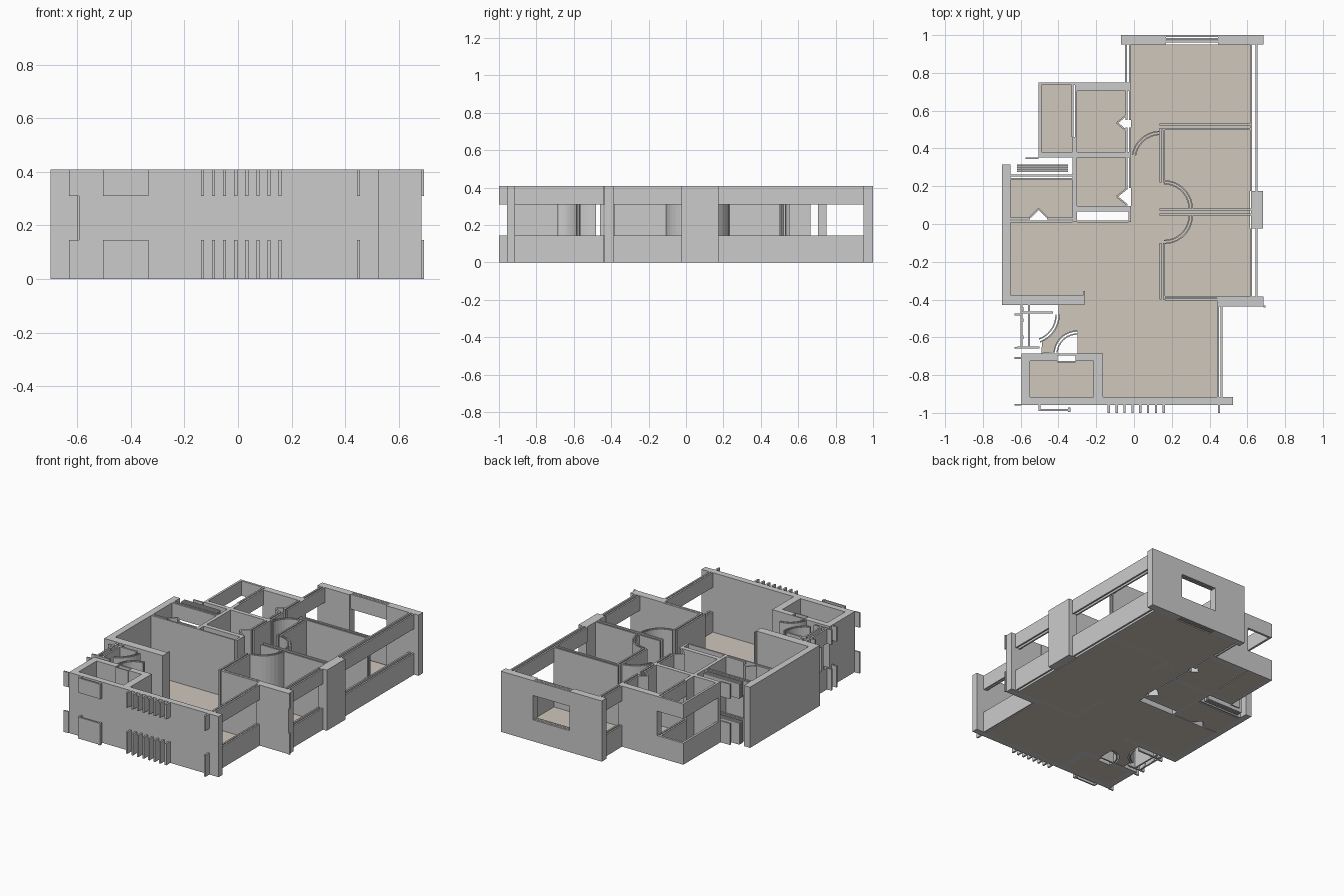
import bpy, bmesh, math

H, SILL, HEAD, FLOOR = 0.41, 0.145, 0.31, 0.008
FULL = [(0, H)]
BAND = [(0, SILL), (HEAD, H)]          # below and above a window
floor_mat = bpy.data.materials.new("floor_beige")
floor_mat.diffuse_color = (0.62, 0.57, 0.50, 1)


def prism(bm, pts, z0, z1):
    lo = [bm.verts.new((x, y, z0)) for x, y in pts]
    hi = [bm.verts.new((x, y, z1)) for x, y in pts]
    n = len(pts)
    bm.faces.new(lo[::-1])
    bm.faces.new(hi)
    for i in range(n):
        j = (i + 1) % n
        bm.faces.new((lo[i], lo[j], hi[j], hi[i]))


def build(name, polys, spans=FULL, mat=None):
    bm = bmesh.new()
    for p in polys:
        for z0, z1 in spans:
            prism(bm, p, z0, z1)
    bmesh.ops.recalc_face_normals(bm, faces=bm.faces)
    me = bpy.data.meshes.new(name)
    bm.to_mesh(me)
    bm.free()
    ob = bpy.data.objects.new(name, me)
    bpy.context.collection.objects.link(ob)
    if mat:
        me.materials.append(mat)
    return ob


def rect(x0, x1, y0, y1):
    return [(x0, y0), (x1, y0), (x1, y1), (x0, y1)]


def leaves(x0, x1, y0, y1, n=2, t=0.011):
    """n thin parallel leaves running along the longer side"""
    out = []
    for i in range(n):
        f = i / (n - 1)
        if x1 - x0 > y1 - y0:
            y = y0 + f * (y1 - y0 - t)
            out.append(rect(x0, x1, y, y + t))
        else:
            x = x0 + f * (x1 - x0 - t)
            out.append(rect(x, x + t, y0, y1))
    return out


def arc(cx, cy, r, a0, a1, n=9):
    return [(cx + r * math.cos(math.radians(a0 + (a1 - a0) * i / n)),
             cy + r * math.sin(math.radians(a0 + (a1 - a0) * i / n))) for i in range(n + 1)]


def swing(cx, cy, r, a0, a1, t=0.007):
    """door swing as two thin curved strips"""
    return [arc(cx, cy, q + t, a0, a1) + arc(cx, cy, q, a0, a1)[::-1] for q in (r, r - 0.016)]


def bar(p, q, t=0.009):
    dx, dy = q[0] - p[0], q[1] - p[1]
    l = math.hypot(dx, dy)
    nx, ny = -dy / l * t / 2, dx / l * t / 2
    return [(p[0] + nx, p[1] + ny), (p[0] - nx, p[1] - ny),
            (q[0] - nx, q[1] - ny), (q[0] + nx, q[1] + ny)]


# Solid outer walls
build("north_wall", [rect(-0.07, 0.17, 0.95, 1.0), rect(0.445, 0.685, 0.95, 1.0)])
build("east_pier", [rect(0.62, 0.682, -0.025, 0.175), rect(0.655, 0.672, -0.03, 0.175)][:1])
build("southeast_return", [rect(0.44, 0.685, -0.437, -0.385)])
build("south_wall", [rect(-0.595, 0.525, -0.957, -0.915)])
build("west_wall", [rect(-0.70, -0.655, -0.43, 0.315)])
build("west_room_south_wall", [rect(-0.655, -0.262, -0.43, -0.375),
                               rect(-0.268, -0.260, -0.375, -0.355)])

# Small south west room
build("store_walls", [rect(-0.595, -0.55, -0.915, -0.685), rect(-0.215, -0.165, -0.915, -0.685),
                      rect(-0.55, -0.405, -0.725, -0.685), rect(-0.31, -0.215, -0.725, -0.685),
                      rect(-0.405, -0.31, -0.695, -0.685), rect(-0.405, -0.31, -0.732, -0.725)])

# Window walls: sill and lintel with an open strip between
build("north_window", leaves(0.17, 0.445, 0.96, 1.0, 3), BAND)
build("east_window_north", leaves(0.615, 0.653, 0.175, 0.95), BAND)
build("east_window_south", leaves(0.615, 0.653, -0.385, -0.025), BAND)
build("southeast_window", leaves(0.44, 0.468, -0.915, -0.437), BAND)
build("corridor_window", leaves(-0.047, -0.015, 0.75, 0.95), BAND)
build("northwest_window", [rect(-0.505, -0.31, 0.735, 0.75), rect(-0.505, -0.49, 0.365, 0.735)], BAND)
build("balcony_louvres", leaves(-0.62, -0.35, 0.275, 0.315, 4, 0.007)
      + [rect(-0.575, -0.505, 0.343, 0.352)], BAND)
build("west_room_window", leaves(-0.655, -0.31, 0.232, 0.262), BAND)
build("entry_window", leaves(-0.60, -0.55, -0.655, -0.43)
      + [rect(-0.60, -0.43, -0.475, -0.462), rect(-0.62, -0.50, -0.66, -0.648)], BAND)
build("entry_posts", [rect(-0.60, -0.585, y, y + 0.02) for y in (-0.61, -0.52, -0.46)])

# North west rooms
build("northwest_walls", [
    rect(-0.31, -0.015, 0.705, 0.75),
    rect(-0.505, -0.015, 0.352, 0.38),
    rect(-0.31, -0.015, 0.065, 0.095), rect(-0.03, -0.015, 0.01, 0.065),
    rect(-0.325, -0.302, 0.095, 0.352), rect(-0.325, -0.302, 0.38, 0.46),
    rect(-0.325, -0.302, 0.01, 0.095)])
build("bath_partition_band", leaves(-0.33, -0.302, 0.46, 0.735), BAND)
build("bath_east_wall", leaves(-0.045, -0.015, 0.38, 0.51) + leaves(-0.045, -0.015, 0.55, 0.665)
      + leaves(-0.045, -0.015, 0.19, 0.352))
build("bath_east_band", leaves(-0.045, -0.015, 0.665, 0.705), BAND)
build("kitchen_south_wall", leaves(-0.655, -0.55, 0.008, 0.035) + leaves(-0.46, -0.325, 0.008, 0.035)
      + [rect(-0.55, -0.46, 0.008, 0.018), rect(-0.302, -0.03, 0.008, 0.018)])

# Folding doors
folds = []
for y in (0.535, 0.145):
    folds += [bar((-0.035, y + 0.045), (-0.09, y)), bar((-0.09, y), (-0.035, y - 0.045))]
folds += [bar((-0.55, 0.035), (-0.505, 0.08)), bar((-0.505, 0.08), (-0.46, 0.035))]
build("folding_doors", folds)

# East bedroom partitions
build("bedroom_partitions", leaves(0.135, 0.62, 0.497, 0.532) + leaves(0.135, 0.62, 0.045, 0.083)
      + leaves(0.135, 0.165, 0.22, 0.497) + leaves(0.135, 0.165, -0.40, -0.10)
      + leaves(0.165, 0.44, -0.405, -0.38))

# Door swings
build("door_swings", swing(0.16, 0.08, 0.145, 0, 90) + swing(0.16, 0.045, 0.145, -90, 0)
      + swing(0.14, 0.34, 0.147, 90, 170) + swing(-0.55, -0.48, 0.15, -70, 0)
      + swing(-0.30, -0.69, 0.12, 90, 175))

# Facade fins and brackets
fins = [rect(x - 0.006, x + 0.006, -1.0, -0.957)
        for x in [-0.133 + 0.0415 * i for i in range(8)] + [0.45]]
build("facade_fins", fins, BAND)
build("facade_panel", [rect(-0.505, -0.335, -0.99, -0.98), rect(-0.35, -0.335, -0.995, -0.972),
                       rect(-0.505, -0.495, -0.98, -0.957)], BAND)
build("side_brackets", [rect(-0.632, -0.595, y, y + 0.01) for y in (-0.962, -0.715, -0.66, -0.485)]
      + [rect(0.685, 0.695, -0.443, -0.432)], BAND)

# Floor slabs, with gaps left where the doors swing
entry = [(-0.40, -0.43), (-0.40, -0.48)] + arc(-0.55, -0.48, 0.15, -5, -65) + [(-0.49, -0.685)]
entry += arc(-0.30, -0.69, 0.12, 175, 90) + [(-0.30, -0.685), (-0.165, -0.685), (-0.165, -0.43)]
bath = [(-0.302, 0), (-0.045, 0), (-0.045, 0.045), (-0.09, 0.09), (-0.045, 0.135)]


def bath_floor(y0, yd, y1):
    return [(-0.302, y0), (-0.045, y0), (-0.045, yd - 0.04), (-0.09, yd),
            (-0.045, yd + 0.04), (-0.045, y1), (-0.302, y1)]


build("floor", [
    rect(-0.015, 0.615, 0.515, 0.95), rect(-0.015, 0.14, 0.01, 0.515),
    rect(0.14, 0.615, 0.065, 0.515), rect(0.14, 0.615, -0.39, 0.065),
    rect(-0.655, 0.14, -0.39, 0.01), rect(-0.262, 0.14, -0.43, -0.39),
    rect(0.14, 0.44, -0.43, -0.39),
    rect(-0.165, 0.44, -0.915, -0.43), entry,
    rect(-0.55, -0.215, -0.915, -0.725),
    rect(-0.49, -0.325, 0.38, 0.735),
    bath_floor(0.38, 0.535, 0.705), bath_floor(0.095, 0.145, 0.352),
    [(-0.655, 0.035), (-0.55, 0.035), (-0.505, 0.08), (-0.46, 0.035), (-0.325, 0.035),
     (-0.325, 0.235), (-0.655, 0.235)],
], [(0, FLOOR)], floor_mat)
